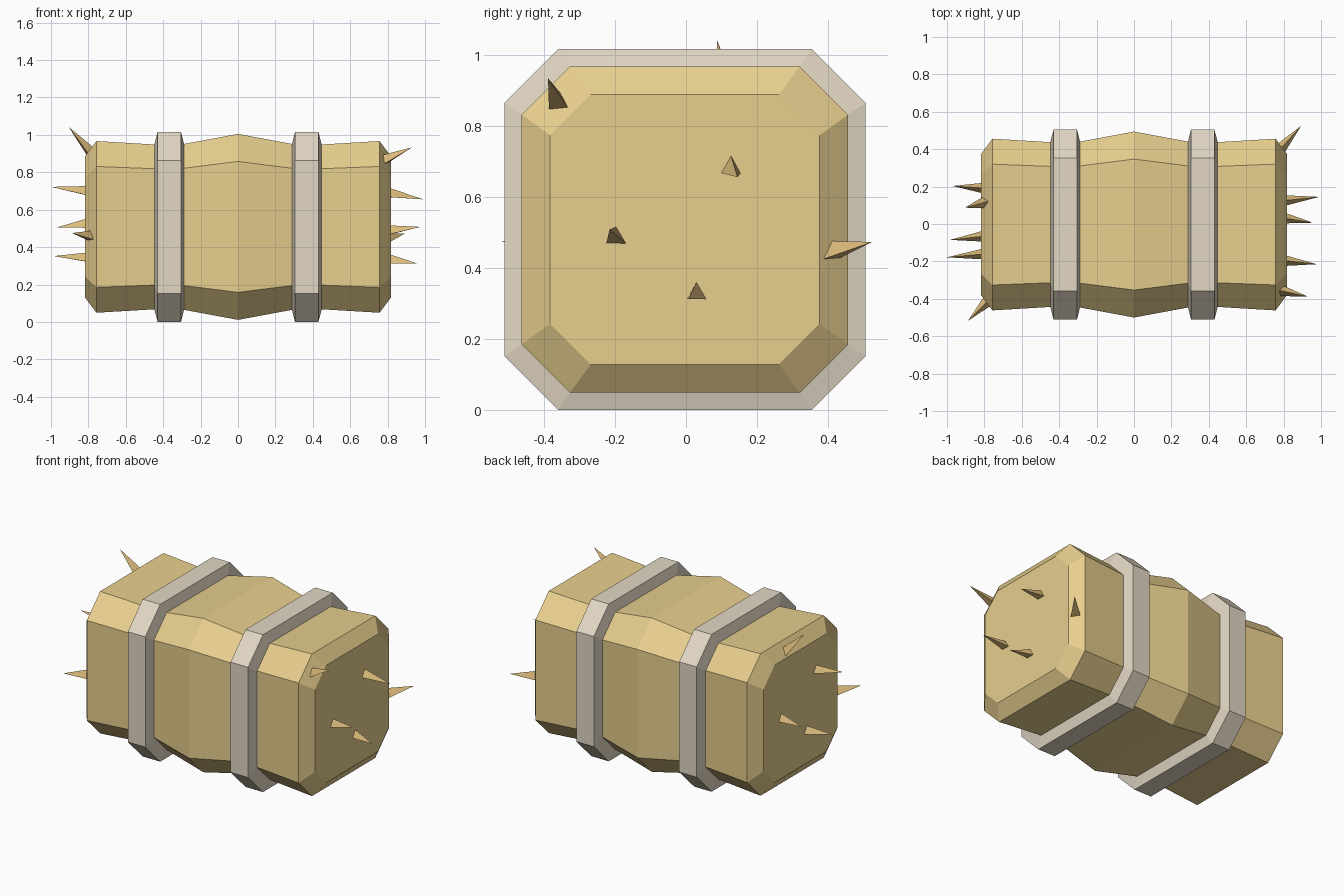
import bpy, bmesh
from mathutils import Vector

if "Cube" in bpy.data.objects:
    bpy.data.objects.remove(bpy.data.objects["Cube"])

CY, CZ = -0.003, 0.508   # centre line of the bale


def material(name, rgb):
    m = bpy.data.materials.new(name)
    m.diffuse_color = (*rgb, 1)
    m.use_nodes = True
    m.node_tree.nodes["Principled BSDF"].inputs["Base Color"].default_value = m.diffuse_color
    return m


def finish(bm, name, mat):
    bmesh.ops.recalc_face_normals(bm, faces=bm.faces)
    me = bpy.data.meshes.new(name)
    bm.to_mesh(me)
    bm.free()
    me.materials.append(mat)
    ob = bpy.data.objects.new(name, me)
    bpy.context.collection.objects.link(ob)
    return ob


def loft(name, stations, mat, capped):
    """Chamfered-square rings (x, half size, half flat) skinned along x."""
    bm = bmesh.new()
    rings = []
    for x, h, c in stations:
        pts = [(h, -c), (h, c), (c, h), (-c, h), (-h, c), (-h, -c), (-c, -h), (c, -h)]
        rings.append([bm.verts.new((x, CY + y, CZ + z)) for y, z in pts])
    for a, b in zip(rings, rings[1:]):
        for i in range(8):
            j = (i + 1) % 8
            bm.faces.new((a[i], a[j], b[j], b[i]))
    if capped:
        bm.faces.new(rings[0])
        bm.faces.new(rings[-1])
    return finish(bm, name, mat)


def straw(name, base, tip, mat, r=0.034):
    """Thin three-sided spike from base to tip."""
    base, tip = Vector(base), Vector(tip)
    d = tip - base
    bm = bmesh.new()
    bmesh.ops.create_cone(bm, cap_ends=True, segments=3, radius1=r, radius2=0, depth=d.length)
    bmesh.ops.remove_doubles(bm, verts=bm.verts, dist=1e-5)
    ob = finish(bm, name, mat)
    ob.location = (base + tip) / 2
    ob.rotation_euler = d.to_track_quat('Z', 'Y').to_euler()


hay = material("hay", (0.80, 0.62, 0.27))
strap_mat = material("strap", (0.76, 0.68, 0.55))
straw_mat = material("straw", (0.72, 0.50, 0.20))

# Bale body: pinched under the straps, bulging in the middle
half = [(0.0, 0.497, 0.35), (0.34, 0.434, 0.307), (0.757, 0.459, 0.323), (0.817, 0.379, 0.265)]
loft("hay_bale", [(-x, h, c) for x, h, c in reversed(half[1:])] + half, hay, True)

# Two straps with bevelled edges
for side, s in (("left", -1), ("right", 1)):
    prof = [(0.285, 0.43, 0.304), (0.305, 0.508, 0.356), (0.43, 0.508, 0.356), (0.45, 0.43, 0.304)]
    loft("strap_" + side, [(s * x, h, c) for x, h, c in prof], strap_mat, False)

# Loose straws poking out of both ends: (base, tip)
straws = [
    ((0.78, -0.355, 0.86), (0.93, -0.388, 0.933)),
    ((0.80, 0.125, 0.685), (0.99, 0.145, 0.655)),
    ((0.80, -0.195, 0.483), (0.977, -0.215, 0.508)),
    ((0.80, 0.032, 0.33), (0.957, 0.007, 0.313)),
    ((0.785, 0.405, 0.442), (0.893, 0.524, 0.473)),
    ((-0.79, 0.118, 0.905), (-0.905, 0.087, 1.042)),
    ((-0.80, -0.16, 0.693), (-1.0, -0.178, 0.722)),
    ((-0.80, 0.192, 0.52), (-0.97, 0.203, 0.505)),
    ((-0.80, -0.065, 0.338), (-0.985, -0.085, 0.352)),
    ((-0.785, -0.415, 0.455), (-0.887, -0.517, 0.475)),
]
for i, (b, t) in enumerate(straws):
    straw(f"straw_{i + 1}", b, t, straw_mat)
